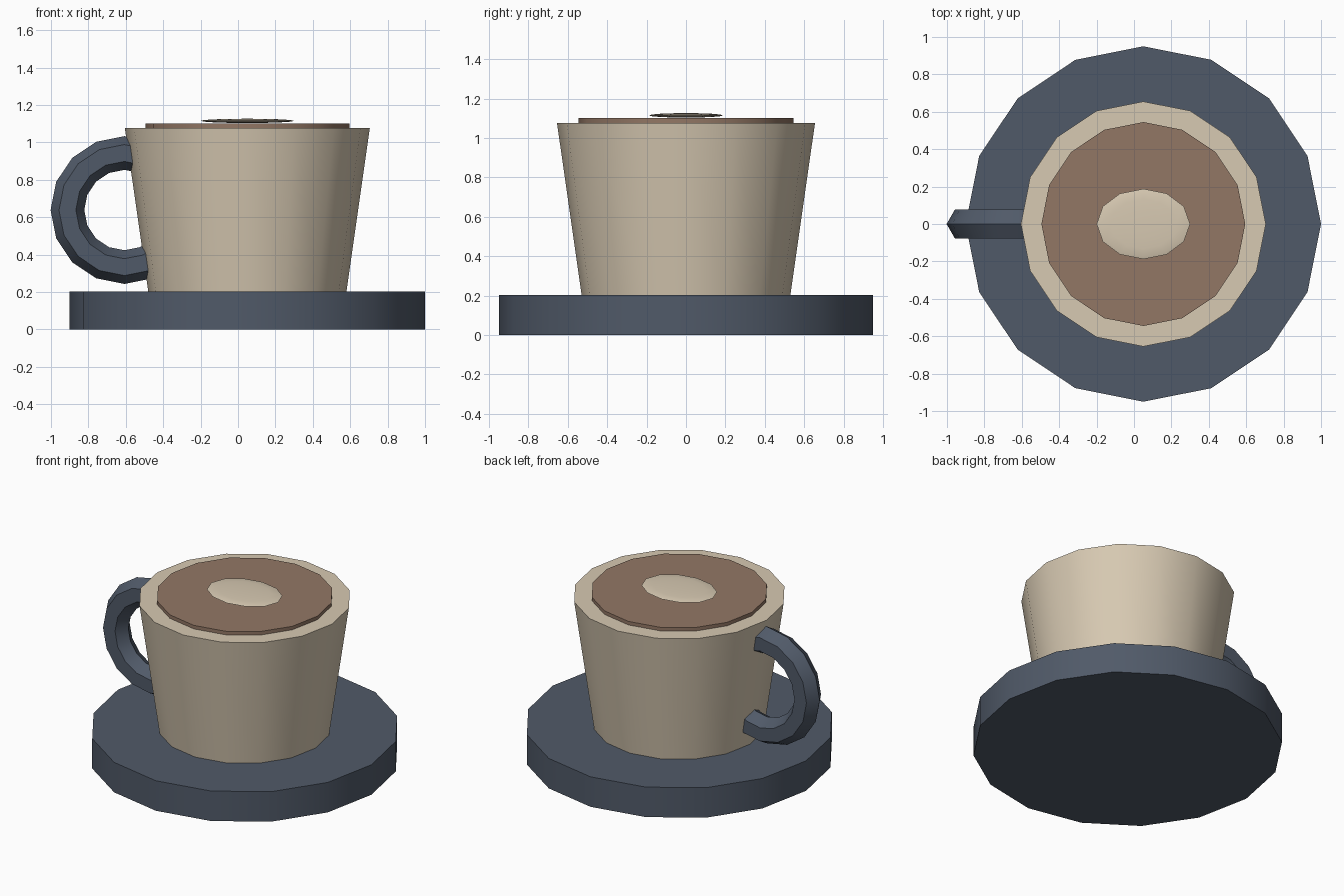
import bpy, math

if "Cube" in bpy.data.objects:
    bpy.data.objects.remove(bpy.data.objects["Cube"])

CX = 0.05  # shared axis of saucer, cup and drink


def material(name, rgb):
    m = bpy.data.materials.new(name)
    m.diffuse_color = (*rgb, 1)
    m.use_nodes = True
    m.node_tree.nodes["Principled BSDF"].inputs["Base Color"].default_value = m.diffuse_color
    return m


cream = material("cream", (0.68, 0.585, 0.445))
slate = material("slate_blue", (0.081, 0.102, 0.140))
brown = material("coffee_brown", (0.29, 0.185, 0.13))


def finish(name, mat):
    ob = bpy.context.object
    ob.name = name
    ob.data.materials.append(mat)
    bpy.ops.object.transform_apply(location=False, rotation=True, scale=True)
    bpy.ops.object.shade_smooth_by_angle(angle=math.radians(30))
    return ob


def tapered_disc(name, mat, r_bottom, r_top, z0, z1, sides=16):
    bpy.ops.mesh.primitive_cone_add(vertices=sides, radius1=r_bottom, radius2=r_top,
                                    depth=z1 - z0, location=(CX, 0, (z0 + z1) / 2))
    return finish(name, mat)


# Saucer, cup body and drink surface
tapered_disc("saucer", slate, 0.95, 0.95, 0, 0.203)
tapered_disc("cup", cream, 0.53, 0.655, 0.203, 1.077)
tapered_disc("coffee", brown, 0.545, 0.545, 1.05, 1.101)

# Flattened oval of foam
bpy.ops.mesh.primitive_uv_sphere_add(segments=12, ring_count=8, radius=1,
                                     location=(CX, 0, 1.115))
bpy.context.object.scale = (0.25, 0.188, 0.0115)
finish("foam", cream)

# Ring handle, sunk into the cup wall
bpy.ops.mesh.primitive_torus_add(major_segments=16, minor_segments=6,
                                 major_radius=0.305, minor_radius=0.09,
                                 location=(-0.607, 0, 0.638),
                                 rotation=(math.pi / 2, 0, 0))
finish("handle", slate)
